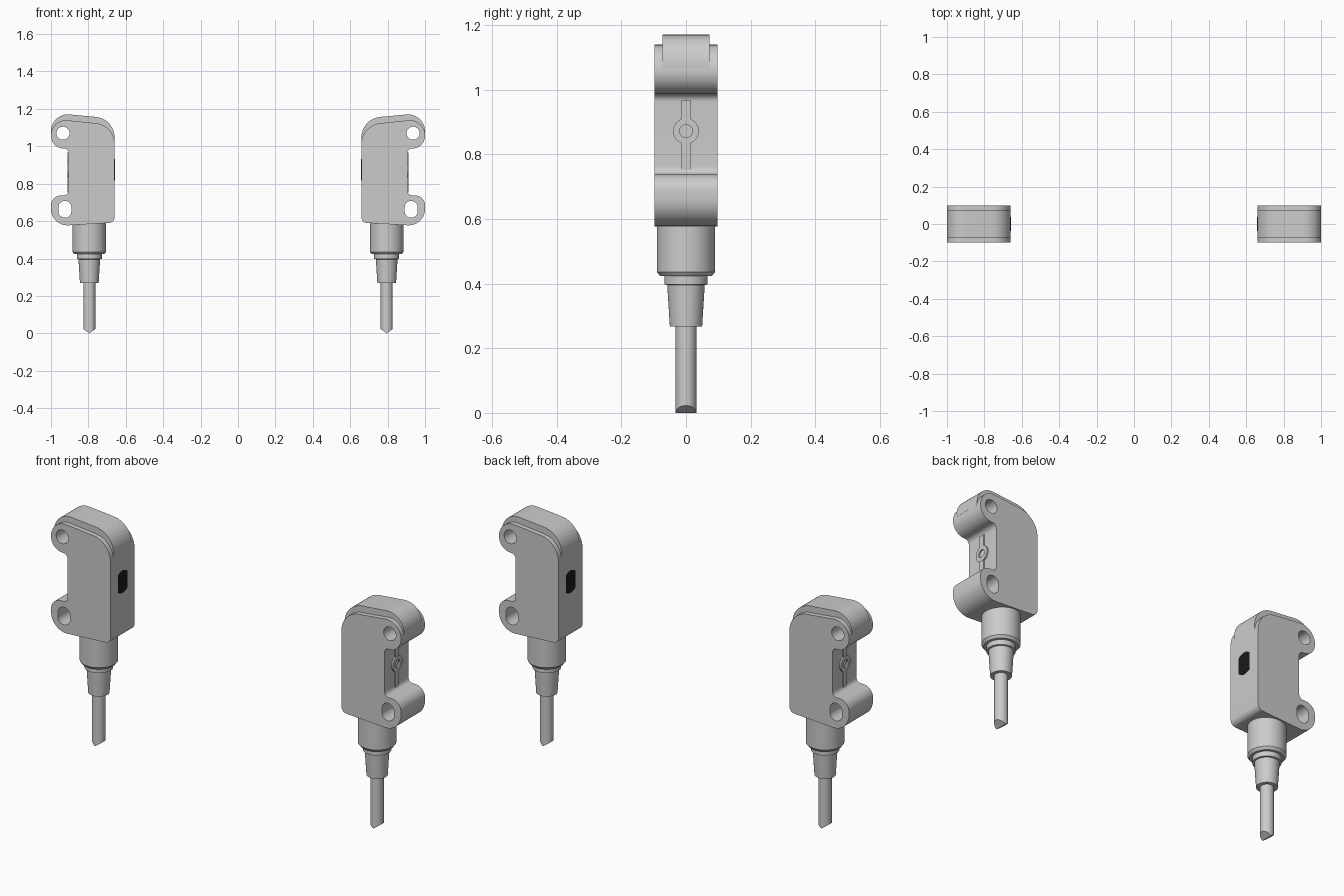
import bpy, bmesh
from math import pi, sin, cos, tan, atan2, remainder
from mathutils import Vector

if "Cube" in bpy.data.objects:
    bpy.data.objects.remove(bpy.data.objects["Cube"])

CX = -0.795   # axis of the cable and neck (left unit; the right one is mirrored)


def rounded(points, seg=12):
    """Outline from (x, z, radius) corners."""
    out, n = [], len(points)
    for i, (x, z, r) in enumerate(points):
        p = Vector((x, z))
        if r == 0:
            out.append(p)
            continue
        a = (Vector(points[i - 1][:2]) - p).normalized()
        b = (Vector(points[(i + 1) % n][:2]) - p).normalized()
        half = a.angle(b) / 2
        c = p + (a + b).normalized() * (r / sin(half))
        s = p + a * (r / tan(half)) - c
        e = p + b * (r / tan(half)) - c
        t0 = atan2(s.y, s.x)
        dt = remainder(atan2(e.y, e.x) - t0, 2 * pi)
        for k in range(seg + 1):
            t = t0 + dt * k / seg
            out.append(c + Vector((cos(t), sin(t))) * r)
    return out


def finish(name, bm):
    bmesh.ops.remove_doubles(bm, verts=bm.verts, dist=1e-5)
    bmesh.ops.recalc_face_normals(bm, faces=bm.faces)
    me = bpy.data.meshes.new(name)
    bm.to_mesh(me)
    bm.free()
    ob = bpy.data.objects.new(name, me)
    bpy.context.collection.objects.link(ob)
    return ob


def prism(name, outline, lo, hi, axis='y'):
    """Extrude an outline along y (outline is x,z) or x (outline is y,z)."""
    bm = bmesh.new()
    put = (lambda p, d: (p[0], d, p[1])) if axis == 'y' else (lambda p, d: (d, p[0], p[1]))
    a = [bm.verts.new(put(p, lo)) for p in outline]
    b = [bm.verts.new(put(p, hi)) for p in outline]
    bm.faces.new(a)
    bm.faces.new(b[::-1])
    for i in range(len(a)):
        j = (i + 1) % len(a)
        bm.faces.new((a[i], b[i], b[j], a[j]))
    return finish(name, bm)


def lathe(name, profile, seg=48):
    """Turned part around the cable axis from (radius, z) pairs."""
    bm = bmesh.new()
    rings = [[bm.verts.new((CX + r * cos(2 * pi * k / seg), r * sin(2 * pi * k / seg), z))
              for k in range(seg)] for r, z in profile]
    for a, b in zip(rings, rings[1:]):
        for k in range(seg):
            j = (k + 1) % seg
            bm.faces.new((a[k], a[j], b[j], b[k]))
    bm.faces.new(rings[0])
    bm.faces.new(rings[-1])
    return finish(name, bm)


def boolean(ob, tool, op):
    m = ob.modifiers.new(op, 'BOOLEAN')
    m.operation, m.object, m.solver = op, tool, 'EXACT'
    bpy.context.view_layer.objects.active = ob
    bpy.ops.object.modifier_apply(modifier=m.name)
    bpy.data.objects.remove(tool)


def oval(x, z, rx, rz, stretch=0, n=40):
    pts = []
    for k in range(n):
        t = 2 * pi * (k + 0.5) / n
        pts.append((x + rx * cos(t), z + rz * sin(t) + (stretch if sin(t) > 0 else -stretch)))
    return pts


# housing: C-shaped body with two mounting ears
housing = prism("sensor_housing", rounded([
    (-1, 1.148, .08), (-.66, 1.113, .11), (-.66, .592, .03), (-1, .572, .088),
    (-1, .738, .055), (-.905, .738, .025), (-.905, .988, .025), (-1, .988, .068)]), -.098, .098)
# raised middle band over the top
band = prism("top_band", rounded([
    (-1, 1.066, 0), (-1, 1.179, .09), (-.66, 1.148, .11), (-.66, 1.015, 0),
    (-.72, 1.015, 0), (-.9, 1.066, 0)]), -.073, .073)
boolean(housing, band, 'UNION')
# mounting holes: round above, slotted below
boolean(housing, prism("hole_cutter", oval(-.936, 1.07, .035, .035), -.2, .2), 'DIFFERENCE')
boolean(housing, prism("slot_cutter", oval(-.926, .663, .035, .035, .01), -.2, .2), 'DIFFERENCE')

# neck, strain relief and cable
neck = lathe("neck", [(.09, .61), (.09, .436), (.08, .423), (.06, .423)])
relief = lathe("strain_relief", [(.06, .43), (.067, .423), (.067, .397), (.058, .396), (.05, .268)])

bm = bmesh.new()
N, R = 32, .032
ring = [(R * cos(2 * pi * k / N), R * sin(2 * pi * k / N)) for k in range(N)]
top = [bm.verts.new((CX + x, y, .28)) for x, y in ring]
low = [bm.verts.new((CX + x, y, .023 * abs(x) / R)) for x, y in ring]
for k in range(N):
    bm.faces.new((top[k], low[k], low[(k + 1) % N], top[(k + 1) % N]))
bm.faces.new(top)
bm.faces.new(low[8:25])               # wedge-cut end
bm.faces.new(low[24:] + low[:9])
cable = finish("cable", bm)

# raised rib and ring on the rear wall
key = prism("rear_rib", [(-.014, .752), (.014, .752), (.014, .968), (-.014, .968)], -.911, -.895, 'x')
boolean(key, prism("rear_ring", oval(0, .872, .04, .04), -.9125, -.894, 'x'), 'UNION')
boolean(key, prism("ring_cutter", oval(0, .872, .02, .02), -.93, -.88, 'x'), 'DIFFERENCE')

# black lens on the inner face
lens = prism("lens", [(max(-.038, min(.038, y)), z) for y, z in oval(0, .875, .057, .057)],
             -.67, -.658, 'x')
black = bpy.data.materials.new("black")
black.diffuse_color = (.01, .01, .01, 1)
black.use_nodes = True
black.node_tree.nodes["Principled BSDF"].inputs["Base Color"].default_value = black.diffuse_color
lens.data.materials.append(black)

# smooth shading, then mirror everything to the facing unit
for ob in (housing, neck, relief, cable, key, lens):
    bpy.ops.object.select_all(action='DESELECT')
    ob.select_set(True)
    bpy.context.view_layer.objects.active = ob
    bpy.ops.object.shade_smooth_by_angle()
    m = ob.modifiers.new("pair", 'MIRROR')
    m.use_mirror_merge = False
